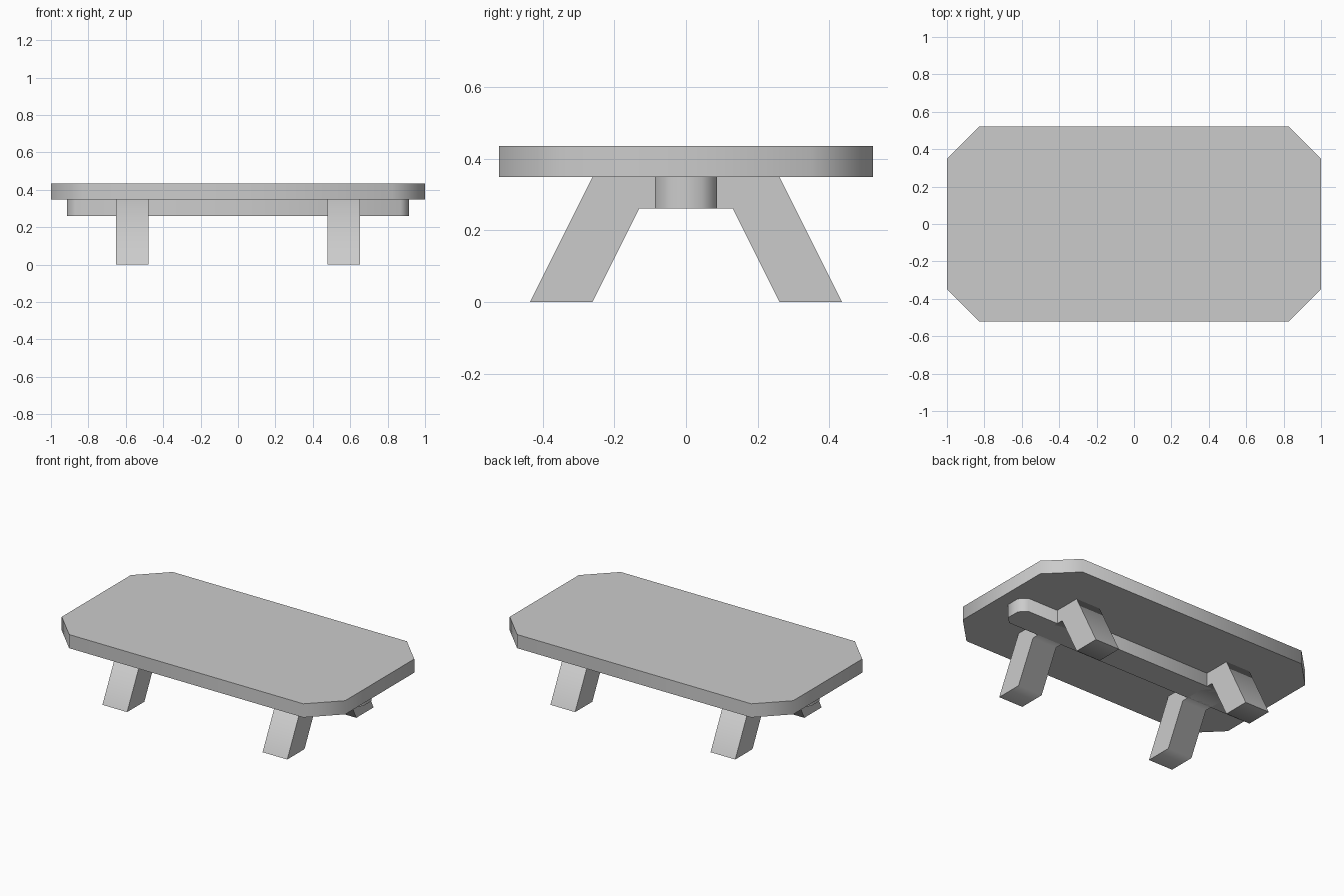
import bpy, bmesh
from math import radians
from mathutils import Vector

if "Cube" in bpy.data.objects:
    bpy.data.objects.remove(bpy.data.objects["Cube"])


def prism(name, points, push, smooth_angle):
    """Extrude a closed 3D outline along the push vector."""
    bm = bmesh.new()
    face = bm.faces.new([bm.verts.new(p) for p in points])
    out = bmesh.ops.extrude_face_region(bm, geom=[face], use_keep_orig=True)
    verts = [g for g in out["geom"] if isinstance(g, bmesh.types.BMVert)]
    bmesh.ops.translate(bm, verts=verts, vec=Vector(push))
    bmesh.ops.recalc_face_normals(bm, faces=bm.faces)
    mesh = bpy.data.meshes.new(name)
    bm.to_mesh(mesh)
    bm.free()
    obj = bpy.data.objects.new(name, mesh)
    bpy.context.collection.objects.link(obj)
    bpy.ops.object.select_all(action="DESELECT")
    obj.select_set(True)
    bpy.context.view_layer.objects.active = obj
    bpy.ops.object.shade_smooth_by_angle(angle=radians(smooth_angle))
    return obj


def chamfered_slab(name, hx, hy, cut, z0, z1):
    """Rectangle with clipped corners, extruded upwards."""
    pts = [(hx, -hy + cut), (hx, hy - cut), (hx - cut, hy), (-hx + cut, hy),
           (-hx, hy - cut), (-hx, -hy + cut), (-hx + cut, -hy), (hx - cut, -hy)]
    return prism(name, [(x, y, z0) for x, y in pts], (0, 0, z1 - z0), 50)


# Table top and the beam running beneath it
chamfered_slab("table_top", 1.0, 0.522, 0.174, 0.348, 0.435)
chamfered_slab("under_beam", 0.913, 0.087, 0.0435, 0.261, 0.348)

# Splayed leg frames, one at each end
half = [(0.261, 0.348), (0.435, 0), (0.261, 0), (0.1305, 0.261)]
profile = half + [(-y, z) for y, z in reversed(half)]
for side, x in (("left", -0.652), ("right", 0.478)):
    prism(side + "_leg_frame", [(x, y, z) for y, z in profile], (0.174, 0, 0), 65)
